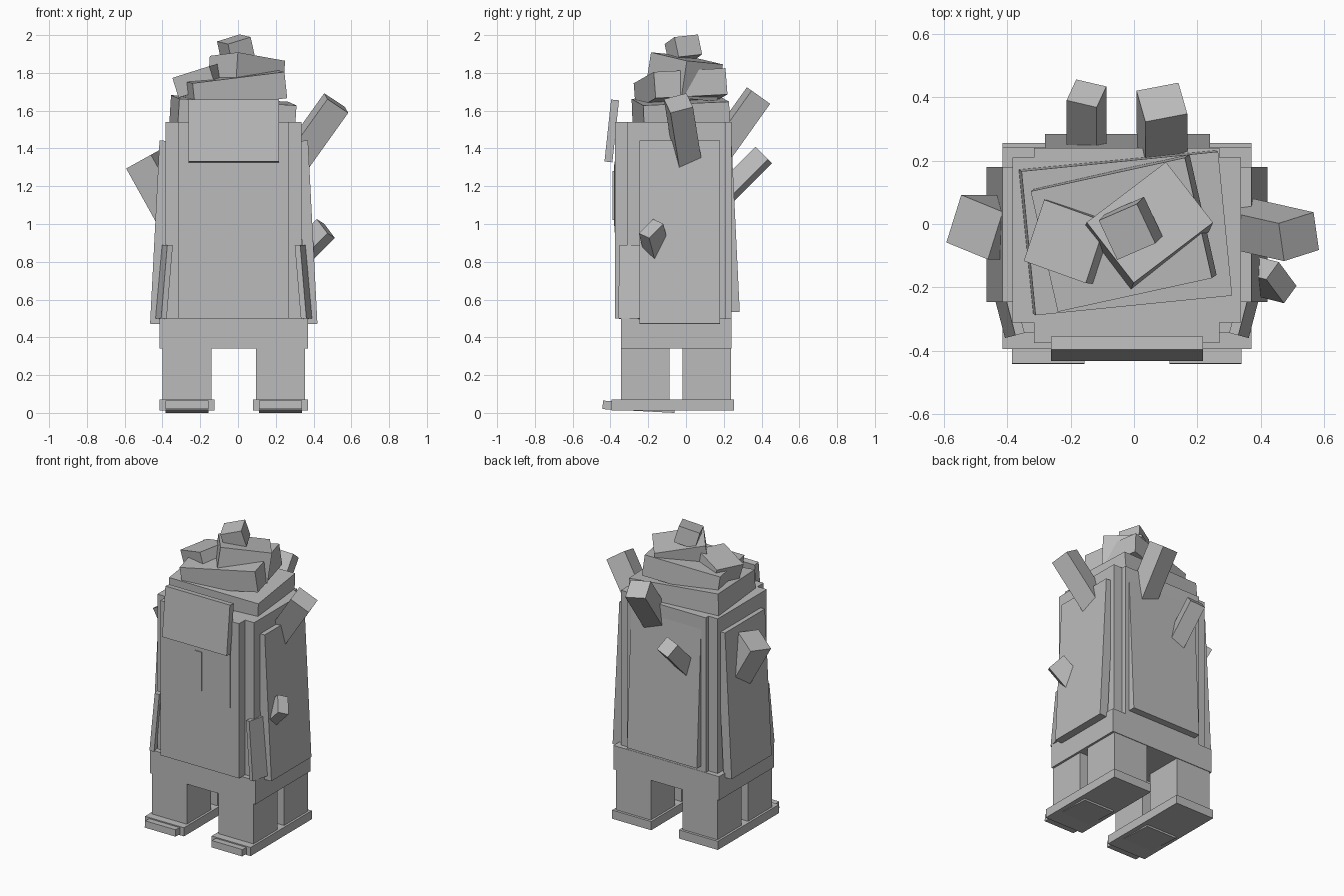
import bpy
import bmesh
from mathutils import Vector, Matrix

if "Cube" in bpy.data.objects:
    bpy.data.objects.remove(bpy.data.objects["Cube"], do_unlink=True)

# Single plain grey material
GREY = (0.5, 0.5, 0.5, 1)
grey = bpy.data.materials.new("plain_grey")
grey.use_nodes = True
grey.diffuse_color = GREY
grey.node_tree.nodes["Principled BSDF"].inputs["Base Color"].default_value = GREY

CX = -0.0225              # middle of the torso
CORE = Vector((0, 0, 1))  # slabs face away from this point
SIDES = (("left", 1), ("right", -1))


def cube(name, matrix):
    mesh = bpy.data.meshes.new(name)
    bm = bmesh.new()
    bmesh.ops.create_cube(bm, size=1, matrix=matrix)
    if matrix.determinant() < 0:
        bmesh.ops.reverse_faces(bm, faces=bm.faces)
    bm.to_mesh(mesh)
    bm.free()
    mesh.materials.append(grey)
    obj = bpy.data.objects.new(name, mesh)
    bpy.context.collection.objects.link(obj)
    return obj


def box(name, x, y, z):
    """Upright box from its (min, max) ranges."""
    mid = [(a + b) / 2 for a, b in (x, y, z)]
    size = [b - a for a, b in (x, y, z)]
    return cube(name, Matrix.Translation(mid) @ Matrix.Diagonal(size).to_4x4())


def slab(name, centre, u, v, depth):
    """Tilted box: outer face centre, its two edge vectors, inward depth."""
    c, u, v = Vector(centre), Vector(u), Vector(v)
    v -= u * (v.dot(u) / u.length_squared)
    n = u.cross(v).normalized()
    if n.dot(c - CORE) < 0:
        n.negate()
    m = Matrix((u, v, n * depth)).transposed().to_4x4()
    return cube(name, Matrix.Translation(c - n * depth / 2) @ m)


# Feet, toes and legs
for side, s in SIDES:
    x = CX + s * 0.248
    box(side + "_foot", (x - 0.145, x + 0.145), (-0.395, 0.255), (0.012, 0.07))
    slab(side + "_toe_plate", (x, -0.252, 0.01), (0.228, 0, 0), (0, 0.38, -0.02), 0.045)
    for end, y in (("front", -0.215), ("back", 0.11)):
        box(f"{side}_{end}_leg", (x - 0.13, x + 0.13), (y - 0.128, y + 0.128), (0.07, 0.34))

# Hips and torso
box("hips", (-0.415, 0.37), (-0.343, 0.242), (0.34, 0.5))
box("torso", (-0.383, 0.337), (-0.31, 0.21), (0.5, 1.54))
box("front_panel", (-0.315, 0.27), (-0.375, -0.3), (0.5, 1.54))
box("back_plate", (-0.315, 0.27), (0.2, 0.24), (0.5, 1.54))

# Sloping armour panels and front corner flaps
slab("back_panel", (-0.02, 0.262, 1.0), (0.52, 0, 0), (0, -0.045, 0.93), 0.06)
for side, s in SIDES:
    slab(side + "_side_panel", (CX + s * 0.418, -0.033, 0.957),
         (0, 0.425, 0), (s * -0.05, 0, 0.97), 0.06)
    slab(side + "_corner_flap", (CX + s * 0.383, -0.298, 0.695),
         (s * 0.03, 0.115, 0), (s * -0.035, 0, 0.39), 0.03)

# Chest detail and visor
box("chest_frame", (-0.255, 0.205), (-0.379, -0.37), (0.955, 1.33))
box("chest_window", (-0.22, 0.17), (-0.382, -0.375), (0.99, 1.315))
box("chest_bar", (-0.05, 0), (-0.388, -0.38), (1.02, 1.28))
slab("visor", (CX, -0.414, 1.495), (0.48, 0, 0), (0, 0.035, 0.328), 0.042)

# Twisted stack on the head
slab("lower_layer", (CX, -0.03, 1.655), (0.62, 0.062, -0.035), (0.045, -0.454, -0.02), 0.15)
slab("middle_layer", (-0.04, -0.034, 1.785), (0.486, 0.106, 0.06), (0.085, -0.38, -0.02), 0.14)
slab("upper_block", (0.05, 0.005, 1.877), (0.25, 0.19, -0.045), (0.143, -0.195, 0.02), 0.2)
slab("side_block", (-0.218, -0.055, 1.813), (0.195, -0.07, 0.062), (0.073, 0.19, 0.02), 0.11)
slab("crown_block", (-0.022, -0.025, 1.978), (0.12, 0.052, 0.037), (-0.045, 0.13, 0.018), 0.11)

# Spikes growing out of the torso
slab("left_large_spike", (0.52, -0.04, 1.64), (0.11, 0.035, -0.073), (0.03, -0.115, -0.04), 0.46)
slab("left_small_spike", (0.465, -0.185, 0.976), (-0.056, 0.075, 0.075), (0.043, 0.05, -0.03), 0.25)
slab("right_spike", (-0.503, -0.01, 1.343), (0.047, 0.15, 0.026), (0.135, -0.04, 0.075), 0.38)
slab("back_large_spike", (0.088, 0.384, 1.68), (0.028, -0.098, 0.07), (0.128, 0.04, -0.028), 0.4)
slab("back_small_spike", (-0.15, 0.412, 1.365), (0.095, -0.022, 0.022), (0.03, 0.066, -0.066), 0.3)
